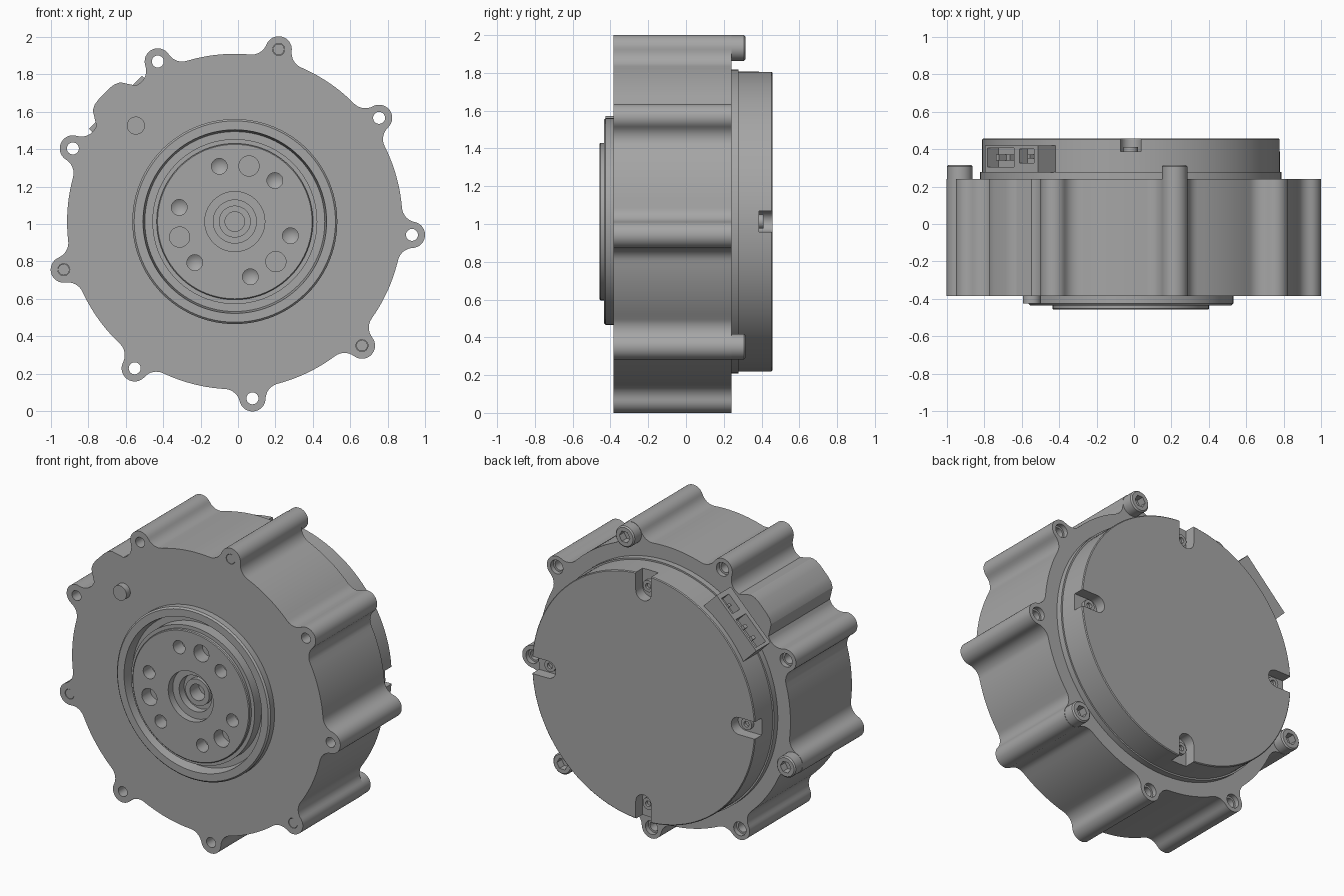
import bpy, bmesh
from math import pi, sin, cos, acos, atan2, radians
from mathutils import Matrix, Vector

cube = bpy.data.objects.get("Cube")
if cube:
    bpy.data.objects.remove(cube, do_unlink=True)

CX, CZ = -0.017, 1.013            # motor axis
EARS = [radians(75.7 + 40 * i) for i in range(9)]
EAR_DIST = 0.948

metal = bpy.data.materials.new("satin_grey_metal")
metal.use_nodes = True
metal.diffuse_color = (0.38, 0.38, 0.38, 1)
metal.node_tree.nodes["Principled BSDF"].inputs["Base Color"].default_value = (0.38, 0.38, 0.38, 1)


def polar(r, a):
    """Point at a radius and angle around the motor axis."""
    return CX + r * cos(a), CZ + r * sin(a)


def lathe(bm, profile, centre=(CX, CZ), steps=32):
    """Revolve (radius, y) points around a line parallel to y."""
    verts = [bm.verts.new((centre[0] + r, y, centre[1])) for r, y in profile]
    edges = [bm.edges.new(p) for p in zip(verts, verts[1:])]
    bmesh.ops.spin(bm, geom=verts + edges, cent=(centre[0], 0, centre[1]),
                   axis=(0, 1, 0), angle=2 * pi, steps=steps, use_merge=False)
    bmesh.ops.remove_doubles(bm, verts=bm.verts, dist=1e-5)


def rod(bm, r, y0, y1, centre, steps=32):
    lathe(bm, [(0, y0), (r, y0), (r, y1), (0, y1)], centre, steps)


def box(bm, lo, hi, frame=Matrix.Identity(4)):
    lo, hi = Vector(lo), Vector(hi)
    size = Matrix.Diagonal((*(hi - lo), 1))
    bmesh.ops.create_cube(bm, size=1, matrix=frame @ Matrix.Translation((lo + hi) / 2) @ size)


def finish(name, bm):
    bmesh.ops.recalc_face_normals(bm, faces=bm.faces)
    mesh = bpy.data.meshes.new(name)
    bm.to_mesh(mesh)
    bm.free()
    mesh.materials.append(metal)
    obj = bpy.data.objects.new(name, mesh)
    bpy.context.collection.objects.link(obj)
    return obj


def activate(obj):
    bpy.ops.object.select_all(action='DESELECT')
    obj.select_set(True)
    bpy.context.view_layer.objects.active = obj


def cut(obj, bm):
    """Subtract the cutter geometry and discard the cutter."""
    cutter = finish("cutter", bm)
    cutter.hide_render = True
    activate(obj)
    mod = obj.modifiers.new("cut", 'BOOLEAN')
    mod.operation, mod.solver, mod.object = 'DIFFERENCE', 'EXACT', cutter
    bpy.ops.object.modifier_apply(modifier=mod.name)
    bpy.data.objects.remove(cutter, do_unlink=True)


def smooth(obj):
    activate(obj)
    bpy.ops.object.shade_smooth_by_angle(angle=radians(28))


def arc(centre, r, a0, a1, n):
    return [(centre[0] + r * cos(a0 + (a1 - a0) * i / n),
             centre[1] + r * sin(a0 + (a1 - a0) * i / n)) for i in range(n + 1)]


# Housing outline: round body, nine filleted screw ears and a cable bulge
R, EAR, FIL = 0.895, 0.07, 0.085
phi = acos((EAR_DIST**2 + (R + FIL)**2 - (EAR + FIL)**2) / (2 * EAR_DIST * (R + FIL)))
k = atan2((R + FIL) * sin(phi), (R + FIL) * cos(phi) - EAR_DIST)
half = [(0.15, 0.885), (0.125, 0.925), (0.105, 0.956), (0.075, 0.971), (0.04, 0.976)]
bulge = [(-t, u) for t, u in half] + [(t, u) for t, u in reversed(half)]
outline = []
for i, a in enumerate(EARS):
    outline += arc(polar(R + FIL, a - phi), FIL, a - phi + pi, a - k + pi, 8)
    outline += arc(polar(EAR_DIST, a), EAR, a - k, a + k, 16)
    outline += arc(polar(R + FIL, a + phi), FIL, a + k + pi, a + phi + pi, 8)
    if i == 1:
        mid = a + radians(20)
        outline += [polar((u * u + t * t) ** 0.5, mid + atan2(t, u)) for t, u in bulge]
    else:
        outline += arc((CX, CZ), R, a + phi, a + radians(40) - phi, 10)[1:-1]

bm = bmesh.new()
face = bm.faces.new([bm.verts.new((x, -0.385, z)) for x, z in outline])
bmesh.ops.remove_doubles(bm, verts=bm.verts, dist=1e-4)
grown = bmesh.ops.extrude_face_region(bm, geom=bm.faces[:], use_keep_orig=True)
bmesh.ops.translate(bm, vec=(0, 0.625, 0),
                    verts=[g for g in grown["geom"] if isinstance(g, bmesh.types.BMVert)])
housing = finish("housing", bm)

# Ear holes, countersunk at the back, and the pocket for the output hub
bm = bmesh.new()
for a in EARS:
    lathe(bm, [(0, -0.5), (0.032, -0.5), (0.032, 0.21), (0.044, 0.21), (0.044, 0.3), (0, 0.3)],
          polar(EAR_DIST, a), 24)
rod(bm, 0.5, -0.6, -0.2, (CX, CZ), 96)
cut(housing, bm)
smooth(housing)

# Output hub: raised ring, groove, stepped flange and centre recess
bm = bmesh.new()
lathe(bm, [(0, -0.2), (0.5, -0.2), (0.5, -0.385), (0.547, -0.385), (0.547, -0.425),
           (0.537, -0.435), (0.49, -0.435), (0.48, -0.365), (0.44, -0.365), (0.44, -0.435),
           (0.417, -0.435), (0.417, -0.452), (0.412, -0.457), (0.16, -0.457), (0.16, -0.41),
           (0.115, -0.41), (0.115, -0.36), (0.085, -0.36), (0.085, -0.39), (0.052, -0.39),
           (0.052, -0.3), (0, -0.3)], steps=96)
hub = finish("output_hub", bm)
bm = bmesh.new()
for a in EARS[::3]:
    rod(bm, 0.054, -0.6, -0.37, polar(0.306, a), 28)
    for side in (-1, 1):
        lathe(bm, [(0, -0.6), (0.042, -0.6), (0.042, -0.37), (0, -0.34)],
              polar(0.306, a + side * pi / 6), 24)
cut(hub, bm)
smooth(hub)

# Locating pin on the front face
bm = bmesh.new()
rod(bm, 0.048, -0.425, -0.36, (-0.545, 1.525))
smooth(finish("locating_pin", bm))

# Rear cover with four rounded slots
bm = bmesh.new()
lathe(bm, [(0, 0.2), (0.805, 0.2), (0.805, 0.278), (0.795, 0.278), (0.795, 0.452),
           (0.79, 0.457), (0, 0.457)], steps=128)
cover = finish("rear_cover", bm)
for i in range(4):
    a = i * pi / 2
    bm = bmesh.new()
    spin = Matrix.Translation((CX, 0, CZ)) @ Matrix.Rotation(-a, 4, 'Y')
    ends = arc((0.68, 0), 0.055, pi / 2, 3 * pi / 2, 12) + [(0.9, -0.055), (0.9, 0.055)]
    bm.faces.new([bm.verts.new(spin @ Vector((x, 0.387, z))) for x, z in ends])
    grown = bmesh.ops.extrude_face_region(bm, geom=bm.faces[:], use_keep_orig=True)
    bmesh.ops.translate(bm, vec=(0, 0.2, 0),
                        verts=[g for g in grown["geom"] if isinstance(g, bmesh.types.BMVert)])
    cut(cover, bm)
    bm = bmesh.new()
    lathe(bm, [(0, 0.36), (0.038, 0.36), (0.038, 0.41), (0.018, 0.41), (0.018, 0.392), (0, 0.392)],
          polar(0.7, a), 20)
    smooth(finish("cover_screw_%d" % (i + 1), bm))
smooth(cover)

# Socket-head screws in every third ear
for n, a in enumerate(EARS[::3]):
    bm = bmesh.new()
    lathe(bm, [(0, -0.383), (0.03, -0.383), (0.03, 0.24), (0.068, 0.24), (0.068, 0.307),
               (0.06, 0.315), (0, 0.315)], polar(EAR_DIST, a))
    screw = finish("socket_screw_%d" % (n + 1), bm)
    bm = bmesh.new()
    rod(bm, 0.038, 0.265, 0.4, polar(EAR_DIST, a), 6)
    cut(screw, bm)
    smooth(screw)

# Cable connector: local axes are outward, back, and along the rim
s = 0.5 ** 0.5
frame = Matrix(((-s, 0, -s, CX), (0, 1, 0, 0), (s, 0, -s, CZ), (0, 0, 0, 1)))
bm = bmesh.new()
box(bm, (0.7, 0.275, -0.2), (0.9, 0.42, 0.2), frame)
connector = finish("connector_block", bm)
bm = bmesh.new()
box(bm, (0.82, 0.305, -0.02), (1, 0.405, 0.18), frame)
box(bm, (0.84, 0.325, -0.17), (1, 0.4, -0.06), frame)
cut(connector, bm)
bm = bmesh.new()
for t in (0.04, 0.12):
    box(bm, (0.81, 0.34, t - 0.012), (0.885, 0.37, t + 0.012), frame)
box(bm, (0.83, 0.35, -0.125), (0.885, 0.372, -0.105), frame)
finish("connector_pins", bm)
